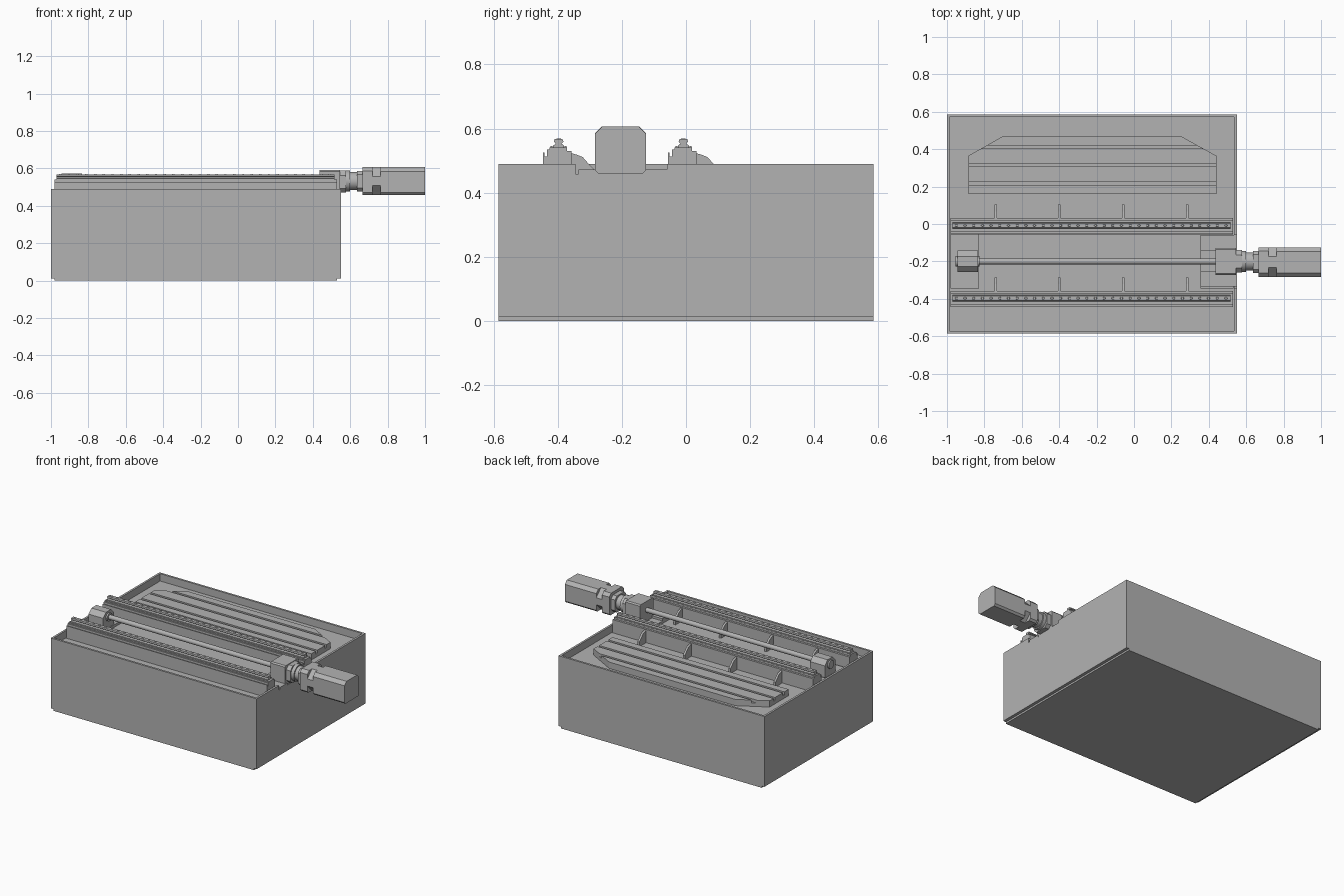
import bpy, bmesh, math
from mathutils import Matrix

if "Cube" in bpy.data.objects:
    bpy.data.objects.remove(bpy.data.objects["Cube"], do_unlink=True)

grey = bpy.data.materials.new("machine_grey")
grey.use_nodes = True
grey.diffuse_color = (0.45, 0.45, 0.45, 1)
grey.node_tree.nodes["Principled BSDF"].inputs["Base Color"].default_value = grey.diffuse_color

FLOOR, RIM = 0.44, 0.49
SCREW_Y, SCREW_Z = -0.2, 0.532


def finish(bm, name, smooth=False):
    bmesh.ops.recalc_face_normals(bm, faces=bm.faces[:])
    mesh = bpy.data.meshes.new(name)
    bm.to_mesh(mesh)
    bm.free()
    mesh.materials.append(grey)
    ob = bpy.data.objects.new(name, mesh)
    bpy.context.collection.objects.link(ob)
    if smooth:
        bpy.ops.object.select_all(action='DESELECT')
        ob.select_set(True)
        bpy.context.view_layer.objects.active = ob
        bpy.ops.object.shade_smooth_by_angle()
    return ob


def add_box(bm, x, y, z):
    verts = bmesh.ops.create_cube(bm, size=1)["verts"]
    for v in verts:
        v.co = [lo + (hi - lo) * (c + 0.5) for c, (lo, hi) in zip(v.co, (x, y, z))]
    return verts


def box(name, x, y, z):
    bm = bmesh.new()
    add_box(bm, x, y, z)
    return finish(bm, name)


def add_prism(bm, points, place, step):
    """Extrude a closed 2D outline; place maps an outline point to 3D."""
    face = bm.faces.new([bm.verts.new(place(a, b)) for a, b in points])
    out = bmesh.ops.extrude_face_region(bm, geom=[face])["geom"]
    bmesh.ops.translate(bm, vec=step, verts=[g for g in out if isinstance(g, bmesh.types.BMVert)])


def prism_x(name, points, x0, x1):
    bm = bmesh.new()
    add_prism(bm, points, lambda y, z: (x0, y, z), (x1 - x0, 0, 0))
    return finish(bm, name)


def cylinder(name, x0, x1, r0, r1=None, sides=32):
    bm = bmesh.new()
    bmesh.ops.create_cone(bm, cap_ends=True, segments=sides, radius1=r0,
                          radius2=r0 if r1 is None else r1, depth=x1 - x0,
                          matrix=Matrix.Translation(((x0 + x1) / 2, SCREW_Y, SCREW_Z))
                          @ Matrix.Rotation(math.pi / 2, 4, 'Y'))
    return finish(bm, name, True)


def octagon(y0, y1, z0, z1, top, low):
    return [(y0 + low, z0), (y1 - low, z0), (y1, z0 + low), (y1, z1 - top),
            (y1 - top, z1), (y0 + top, z1), (y0, z1 - top), (y0, z0 + low)]


# Bed with a recessed tray and a notch in the right rim
bm = bmesh.new()
add_box(bm, (-1, 0.55), (-0.585, 0.585), (0.012, RIM))
bm.normal_update()
top = max(bm.faces, key=lambda f: f.calc_center_median().z)
bmesh.ops.inset_region(bm, faces=[top], thickness=0.02)
inner = bmesh.ops.extrude_face_region(bm, geom=[top])["geom"]
bmesh.ops.translate(bm, vec=(0, 0, FLOOR - RIM),
                    verts=[g for g in inner if isinstance(g, bmesh.types.BMVert)])
bmesh.ops.delete(bm, geom=[top], context='FACES_ONLY') if top.is_valid else None
bed = finish(bm, "bed")
cutter = box("notch_cutter", (0.5, 0.6), (-0.345, -0.06), (0.458, 0.6))
cutter.hide_render = True
cut = bed.modifiers.new("notch", 'BOOLEAN')
cut.operation, cut.object, cut.solver = 'DIFFERENCE', cutter, 'EXACT'
bpy.context.view_layer.update()
cut_mesh = bpy.data.meshes.new_from_object(bed.evaluated_get(bpy.context.evaluated_depsgraph_get()))
bed.modifiers.clear()
bed.data = cut_mesh
bpy.data.objects.remove(cutter, do_unlink=True)
box("bed_foot", (-0.98, 0.53), (-0.585, 0.585), (0, 0.012))

# Mounting pads at both ends of the channel
box("left_pad", (-0.98, -0.83), (-0.345, -0.05), (FLOOR, 0.458))
box("right_pad", (0.355, 0.531), (-0.344, -0.061), (FLOOR, 0.457))
for name, y in (("front", (-0.335, -0.255)), ("back", (-0.145, -0.06))):
    box("right_pad_" + name, (0.355, 0.55), y, (0.457, 0.472))

# Two guide rails: stepped base, rail head, bolt caps and gussets
base = [(-0.048, FLOOR), (-0.048, 0.525), (-0.044, 0.525), (-0.044, 0.513), (-0.036, 0.513),
        (-0.036, 0.535), (-0.028, 0.535), (-0.028, 0.541), (0.026, 0.541), (0.026, 0.53),
        (0.04, 0.53), (0.04, FLOOR)]
head = [(-0.017, 0.541), (-0.017, 0.547), (-0.009, 0.553), (-0.015, 0.559), (-0.012, 0.567)]
head += [(-y, z) for y, z in reversed(head)]
gusset = [(0.03, FLOOR), (0.03, 0.526), (0.055, 0.519), (0.075, 0.511), (0.09, 0.494),
          (0.112, 0.472), (0.112, FLOOR)]
for name, c in (("front", -0.397), ("back", -0.008)):
    prism_x(name + "_rail_base", [(c + y, z) for y, z in base], -0.98, 0.53)
    prism_x(name + "_rail", [(c + y, z) for y, z in head], -0.97, 0.515)
    for side in (-1, 1):
        box(name + "_rail_strip", (-0.97, 0.515), sorted((c + side * 0.019, c + side * 0.025)), (0.54, 0.546))
    bm = bmesh.new()
    for i in range(32):
        bmesh.ops.create_cone(bm, cap_ends=True, segments=10, radius1=0.008, radius2=0.006, depth=0.003,
                              matrix=Matrix.Translation((-0.95 + i * 0.0465, c, 0.568)))
    finish(bm, name + "_rail_bolts")
    for x in (-0.74, -0.4, -0.057, 0.285):
        prism_x(name + "_gusset", [(c + y, z) for y, z in gusset], x - 0.007, x + 0.007)

# Slotted table plate: base sheet and four raised bars with cut corners
def plate_ends(y):
    t = max(0, (y - 0.365) / 0.105)
    return -0.885 + 0.185 * t, 0.44 - 0.19 * t


def plate_layer(name, y0, y1, z0, z1):
    ys = [y0] + ([0.365] if y0 < 0.365 < y1 else []) + [y1]
    outline = [(plate_ends(y)[0], y) for y in ys] + [(plate_ends(y)[1], y) for y in reversed(ys)]
    bm = bmesh.new()
    add_prism(bm, outline, lambda x, y: (x, y, z0), (0, 0, z1 - z0))
    finish(bm, name)


plate_layer("table_plate", 0.16, 0.47, FLOOR, 0.463)
for y0, y1 in ((0.16, 0.207), (0.224, 0.307), (0.324, 0.403), (0.42, 0.47)):
    plate_layer("table_bar", y0, y1, 0.463, 0.483)

# Lead screw with its end supports
cylinder("lead_screw", -0.85, 0.45, 0.016, sides=24)
prism_x("left_bearing", octagon(-0.257, -0.143, 0.458, 0.572, 0.03, 0.004), -0.945, -0.835)
cylinder("left_bearing_cap", -0.955, -0.825, 0.028)
prism_x("right_bearing", octagon(-0.272, -0.128, 0.457, 0.592, 0.008, 0.004), 0.435, 0.545)
prism_x("right_bearing_flange", octagon(-0.26, -0.14, 0.472, 0.588, 0.025, 0.02), 0.545, 0.577)

# Coupling between screw and motor
cylinder("coupling", 0.577, 0.64, 0.048)
cylinder("coupling_collar", 0.56, 0.6, 0.056)
prism_x("motor_adapter", octagon(-0.262, -0.144, 0.475, 0.587, 0.02, 0.02), 0.635, 0.667)

# Motor: flange, relieved neck and body
prism_x("motor_flange", octagon(-0.283, -0.125, 0.458, 0.606, 0.02, 0.012), 0.665, 0.72)
prism_x("motor_neck", octagon(-0.283, -0.125, 0.458, 0.606, 0.05, 0.05), 0.72, 0.763)
prism_x("motor_body", octagon(-0.283, -0.125, 0.458, 0.606, 0.022, 0.012), 0.763, 1)
